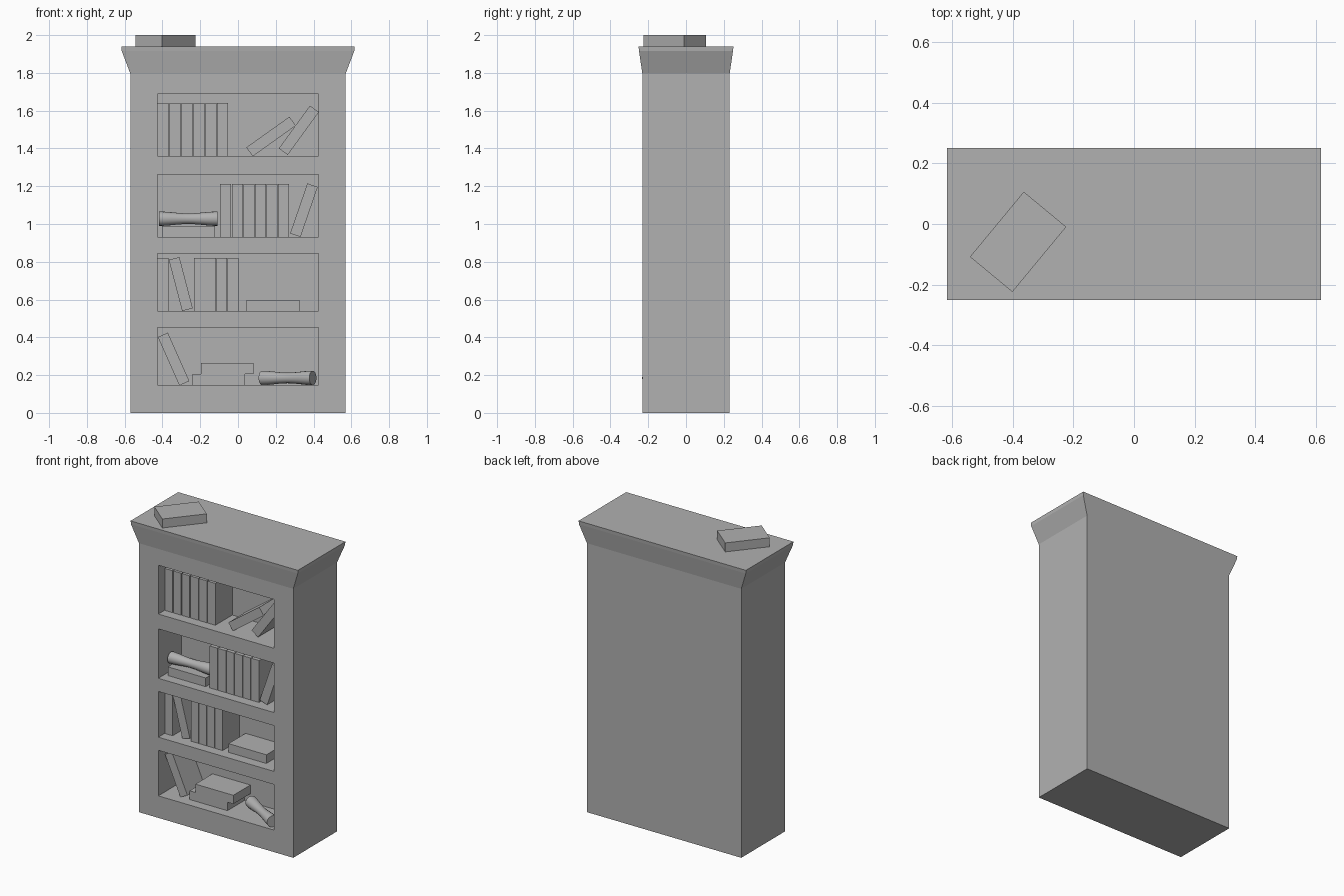
import bpy, bmesh, math
from mathutils import Matrix

if "Cube" in bpy.data.objects:
    bpy.data.objects.remove(bpy.data.objects["Cube"])

FRONT, BACK = -0.165, 0.015          # book fronts / back wall of the shelves
T, H, D = 0.058, 0.28, BACK - FRONT  # book thickness, height, depth
LEVELS = [(0.147, 0.451), (0.539, 0.844), (0.932, 1.262), (1.361, 1.687)]

grey = bpy.data.materials.new("dark_grey")
grey.diffuse_color = (0.44, 0.44, 0.44, 1)
grey.use_nodes = True
grey.node_tree.nodes["Principled BSDF"].inputs["Base Color"].default_value = grey.diffuse_color


def finish(bm, name):
    bmesh.ops.recalc_face_normals(bm, faces=bm.faces)
    mesh = bpy.data.meshes.new(name)
    bm.to_mesh(mesh)
    bm.free()
    mesh.materials.append(grey)
    obj = bpy.data.objects.new(name, mesh)
    bpy.context.collection.objects.link(obj)
    return obj


def box(name, size, centre, rot=Matrix()):
    bm = bmesh.new()
    bmesh.ops.create_cube(bm, size=1, matrix=Matrix.Diagonal((*size, 1)))
    obj = finish(bm, name)
    obj.matrix_world = Matrix.Translation(centre) @ rot
    return obj


def loft(name, rings):
    """Skin a closed solid through a list of vertex rings."""
    bm = bmesh.new()
    loops = [[bm.verts.new(p) for p in ring] for ring in rings]
    n = len(loops[0])
    for a, b in zip(loops, loops[1:]):
        for i in range(n):
            j = (i + 1) % n
            bm.faces.new((a[i], a[j], b[j], b[i]))
    bm.faces.new(loops[0][::-1])
    bm.faces.new(loops[-1])
    return finish(bm, name)


# Cabinet with flared cornice
profile = [(0.57, 0.231, 0), (0.57, 0.231, 1.796), (0.616, 0.249, 1.917), (0.618, 0.251, 1.94)]
cabinet = loft("cabinet", [[(-x, -y, z), (x, -y, z), (x, y, z), (-x, y, z)]
                           for x, y, z in profile])

# Shelf openings
for z0, z1 in LEVELS:
    cutter = box("shelf_cutter", (0.854, BACK + 0.4, z1 - z0),
                 (0, (BACK - 0.4) / 2, (z0 + z1) / 2))
    cutter.hide_render = True
    mod = cabinet.modifiers.new("shelf", 'BOOLEAN')
    mod.operation, mod.solver, mod.object = 'DIFFERENCE', 'EXACT', cutter
    bpy.context.view_layer.objects.active = cabinet
    bpy.ops.object.modifier_apply(modifier=mod.name)
    bpy.data.objects.remove(cutter)


def book(name, x, z, lean=0, y=0):
    """Book centred at x, z, leaning clockwise by some degrees."""
    box(name, (T, D, H), (x, (FRONT + BACK) / 2 + y, z),
        Matrix.Rotation(math.radians(lean), 4, 'Y'))


# Upright rows: first left edge, floor, count, pitch
for left, floor, count, pitch in [(-0.425, 1.361, 6, 0.063), (-0.094, 0.932, 6, 0.0614),
                                  (-0.425, 0.539, 1, 0.06), (-0.233, 0.539, 4, 0.059)]:
    for i in range(count):
        book("upright_book", left + T / 2 + i * pitch, floor + H / 2)

# Leaning books
for x, z, lean in [(0.175, 1.463, 54.5), (0.322, 1.496, 36), (0.349, 1.073, 19),
                   (-0.303, 0.682, -14.6), (-0.341, 0.285, -24)]:
    book("leaning_book", x, z, lean)

# Books lying flat
for x, floor, y in [(-0.263, 0.932, 0), (0.185, 0.539, 0),
                    (-0.102, 0.147, 0), (-0.057, 0.147 + T, -0.003)]:
    book("flat_book", x, floor + T / 2, 90, y)

# Book on top of the cabinet
box("top_book", (0.279, 0.182, 0.06), (-0.383, -0.059, 1.97),
    Matrix.Rotation(math.radians(50.4), 4, 'Z'))


def scroll(centre, yaw):
    """Rolled paper with a narrower waist."""
    rings = []
    for i in range(13):
        t = i / 6 - 1
        r = 0.033 - 0.005 * math.cos(t * math.pi)
        rings.append([(0.155 * t, r * math.cos(k * math.tau / 16), r * math.sin(k * math.tau / 16))
                      for k in range(16)])
    obj = loft("scroll", rings)
    obj.location = centre
    obj.rotation_euler.z = math.radians(yaw)
    bpy.ops.object.select_all(action='DESELECT')
    obj.select_set(True)
    bpy.context.view_layer.objects.active = obj
    bpy.ops.object.shade_smooth_by_angle(angle=math.radians(40))


# Scrolls
scroll((-0.263, -0.11, 1.028), 0)
scroll((0.262, -0.122, 0.185), -30)
